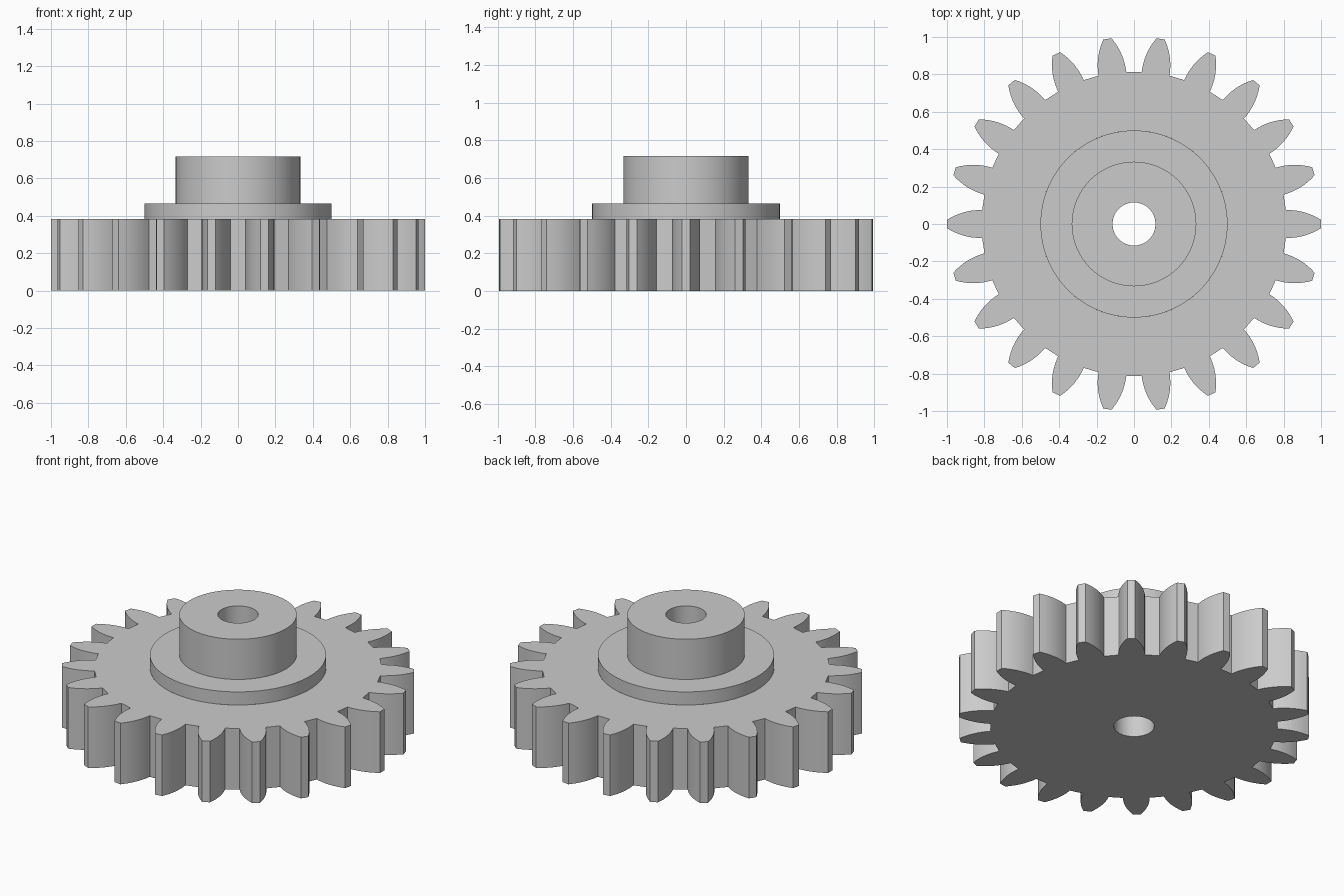
import bpy, bmesh, math

if "Cube" in bpy.data.objects:
    bpy.data.objects.remove(bpy.data.objects["Cube"])

TEETH = 22
BORE = 0.115
ROOT, TIP = 0.815, 1.0

grey = bpy.data.materials.new("grey metal")
grey.diffuse_color = (0.6, 0.6, 0.6, 1)
grey.use_nodes = True
grey.node_tree.nodes["Principled BSDF"].inputs["Base Color"].default_value = grey.diffuse_color


def circle(radius, count=96):
    """Outline as (radius, angle) pairs."""
    return [(radius, 2 * math.pi * i / count) for i in range(count)]


def gear_outline(steps=8):
    """Curved tooth flanks, narrow flat tips and straight gap floors."""
    flank = []
    for i in range(steps + 1):
        t = i / steps
        half_angle = math.radians(5.28 - 1.0 * t - 3.0 * t * t)
        flank.append((ROOT + (TIP - ROOT) * t, half_angle))
    outline = []
    for k in range(TEETH):
        centre = 2 * math.pi * k / TEETH
        outline += [(r, centre - a) for r, a in flank]
        outline += [(r, centre + a) for r, a in reversed(flank)]
    return outline


def bored_part(name, outline, z0, z1, lid_radius, has_base=False):
    """Wall, bore and top ring (from the outline in to lid_radius)."""
    bm = bmesh.new()

    def loop(z, radius=None):
        return [bm.verts.new(((radius or r) * math.cos(a),
                              (radius or r) * math.sin(a), z))
                for r, a in outline]

    def strip(a, b):
        n = len(a)
        for i in range(n):
            j = (i + 1) % n
            bm.faces.new((a[i], a[j], b[j], b[i]))

    bore_top, bore_low = loop(z1, BORE), loop(z0, BORE)
    outer_low, outer_top = loop(z0), loop(z1)
    strip(bore_top, bore_low)
    if has_base:
        strip(bore_low, outer_low)
    strip(outer_low, outer_top)
    strip(outer_top, bore_top if lid_radius == BORE else loop(z1, lid_radius))

    mesh = bpy.data.meshes.new(name)
    bm.to_mesh(mesh)
    bm.free()
    mesh.materials.append(grey)
    obj = bpy.data.objects.new(name, mesh)
    bpy.context.collection.objects.link(obj)
    bpy.ops.object.select_all(action='DESELECT')
    obj.select_set(True)
    bpy.context.view_layer.objects.active = obj
    bpy.ops.object.shade_smooth_by_angle(angle=math.radians(30))


# Toothed disc, raised shoulder and hub, all sharing one through bore
bored_part("toothed_disc", gear_outline(), 0.0, 0.383, 0.5, has_base=True)
bored_part("shoulder", circle(0.5), 0.383, 0.465, 0.333)
bored_part("hub", circle(0.333), 0.465, 0.717, BORE)
